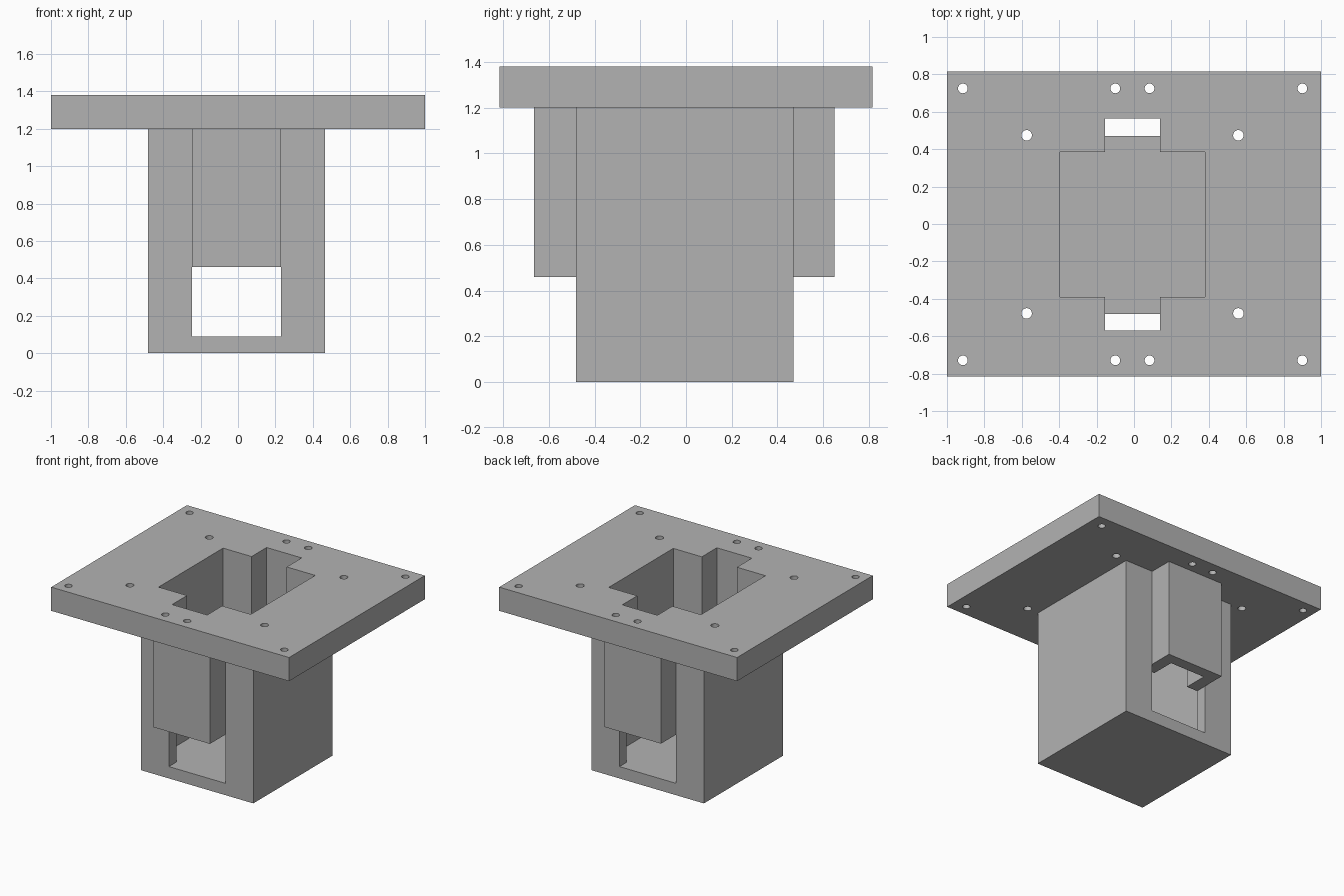
import bpy
import math

cube = bpy.data.objects.get("Cube")
if cube:
    bpy.data.objects.remove(cube, do_unlink=True)

grey = bpy.data.materials.new("plain grey")
grey.use_nodes = True
colour = (0.45, 0.45, 0.45, 1)
grey.diffuse_color = colour
grey.node_tree.nodes["Principled BSDF"].inputs["Base Color"].default_value = colour


def box(name, x0, x1, y0, y1, z0, z1):
    bpy.ops.mesh.primitive_cube_add(size=1)
    ob = bpy.context.object
    ob.name = name
    ob.data.materials.append(grey)
    for v in ob.data.vertices:
        v.co = ((x0 + x1) / 2 + v.co.x * (x1 - x0),
                (y0 + y1) / 2 + v.co.y * (y1 - y0),
                (z0 + z1) / 2 + v.co.z * (z1 - z0))
    return ob


def combine(target, tool, operation):
    mod = target.modifiers.new(tool.name, "BOOLEAN")
    mod.operation = operation
    mod.solver = "EXACT"
    mod.object = tool
    bpy.context.view_layer.objects.active = target
    bpy.ops.object.modifier_apply(modifier=mod.name)
    bpy.data.objects.remove(tool, do_unlink=True)


PLATE_BOTTOM, PLATE_TOP = 1.2, 1.38
FLOOR, CHUTE_BOTTOM = 0.09, 0.46

# Housing, side chutes and top flange joined into one solid
bracket = box("flanged_housing", -0.48, 0.465, -0.48, 0.47, 0, 1.3)
combine(bracket, box("side_chutes", -0.245, 0.23, -0.665, 0.65, CHUTE_BOTTOM, 1.25), "UNION")
combine(bracket, box("flange", -1, 1, -0.815, 0.815, PLATE_BOTTOM, PLATE_TOP), "UNION")

# Central pocket, chute channels and the windows below them
combine(bracket, box("pocket", -0.395, 0.38, -0.39, 0.385, FLOOR, 1.5), "DIFFERENCE")
combine(bracket, box("channels", -0.155, 0.14, -0.57, 0.565, 0.3, 1.5), "DIFFERENCE")
combine(bracket, box("windows", -0.245, 0.23, -0.8, 0.8, FLOOR, CHUTE_BOTTOM), "DIFFERENCE")

# Screw holes: an outer row of four and an inner pair on each side
for side in (-1, 1):
    holes = [(x, 0.727) for x in (-0.915, -0.1, 0.083, 0.9)]
    holes += [(x, 0.476) for x in (-0.574, 0.558)]
    for x, y in holes:
        bpy.ops.mesh.primitive_cylinder_add(
            vertices=32, radius=0.028 if y < 0.6 else 0.026, depth=0.4,
            location=(x, side * y - 0.002, 1.29))
        drill = bpy.context.object
        drill.data.materials.append(grey)
        combine(bracket, drill, "DIFFERENCE")

bpy.ops.object.select_all(action="DESELECT")
bracket.select_set(True)
bpy.context.view_layer.objects.active = bracket
bpy.ops.object.shade_smooth_by_angle(angle=math.radians(30))
